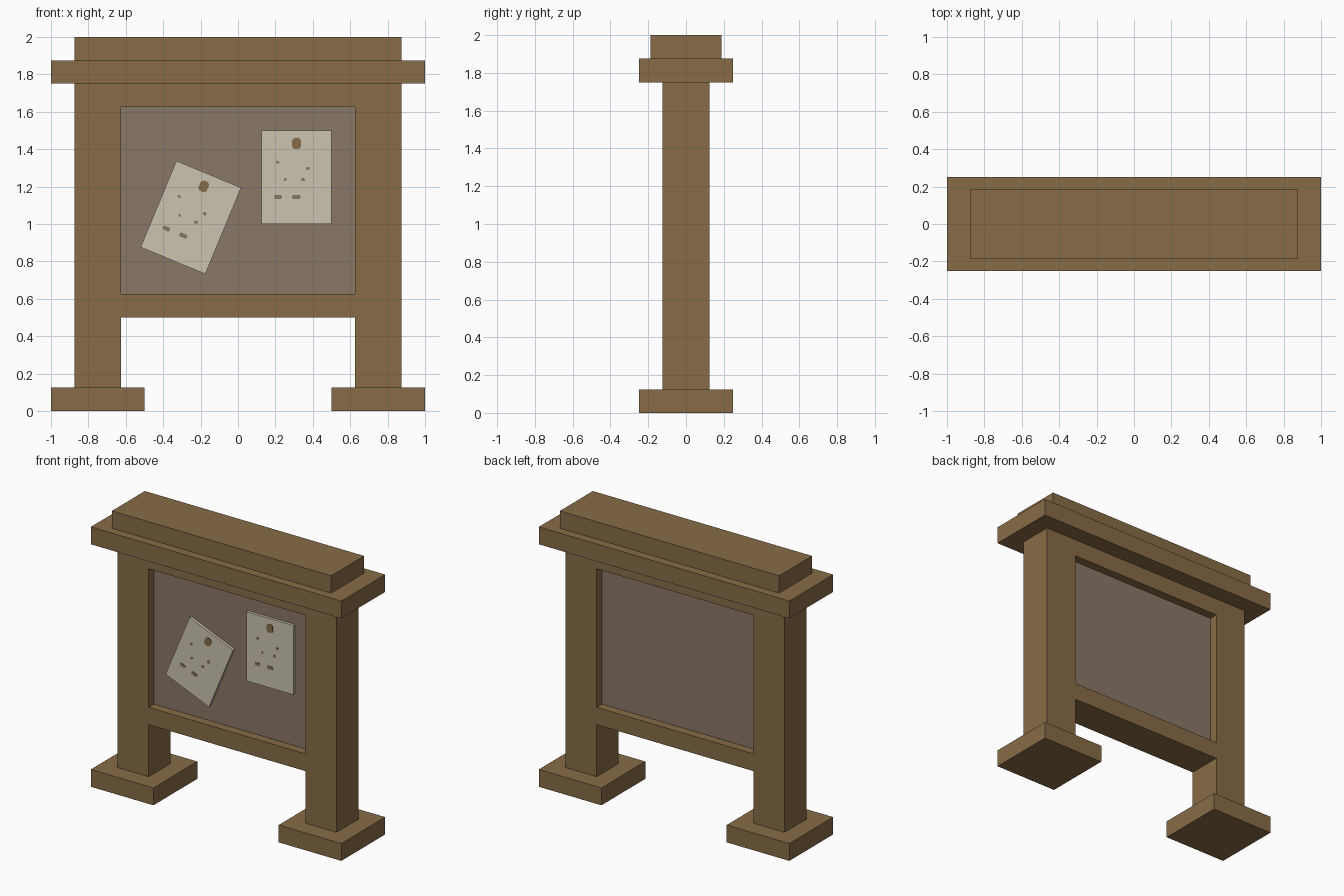
import bpy, bmesh, math
from mathutils import Matrix, Vector

if "Cube" in bpy.data.objects:
    bpy.data.objects.remove(bpy.data.objects["Cube"])


def material(name, rgb):
    m = bpy.data.materials.new(name)
    lin = [((c / 255 + 0.055) / 1.055) ** 2.4 for c in rgb]
    m.diffuse_color = (*lin, 1.0)
    m.use_nodes = True
    m.node_tree.nodes["Principled BSDF"].inputs["Base Color"].default_value = m.diffuse_color
    return m


WOOD = material("brown_wood", (135, 108, 70))
BOARD = material("grey_brown_board", (138, 119, 104))
PAPER = material("cream_paper", (203, 195, 177))


def finish(name, bm, mat, matrix=None):
    bmesh.ops.recalc_face_normals(bm, faces=bm.faces)
    mesh = bpy.data.meshes.new(name)
    bm.to_mesh(mesh)
    bm.free()
    mesh.materials.append(mat)
    ob = bpy.data.objects.new(name, mesh)
    bpy.context.collection.objects.link(ob)
    if matrix:
        ob.matrix_world = matrix
    return ob


def box(name, lo, hi, mat, matrix=None):
    bm = bmesh.new()
    bmesh.ops.create_cube(bm, size=1)
    lo, hi = Vector(lo), Vector(hi)
    for v in bm.verts:
        v.co = (lo + hi) / 2 + v.co * (hi - lo)
    return finish(name, bm, mat, matrix)


def plate(name, x, z, w, h, y, mat, matrix):
    """Thin plate with clipped corners, facing the front."""
    c = min(w, h) * 0.25
    bm = bmesh.new()
    corners = []
    for sx, sz in ((1, 1), (-1, 1), (-1, -1), (1, -1)):
        pair = [(sx * w / 2, sz * (h / 2 - c)), (sx * (w / 2 - c), sz * h / 2)]
        corners += pair if sx * sz > 0 else pair[::-1]
    face = bm.faces.new([bm.verts.new((x + a, y, z + b)) for a, b in corners])
    ext = bmesh.ops.extrude_face_region(bm, geom=[face])
    for v in ext["geom"]:
        if isinstance(v, bmesh.types.BMVert):
            v.co.y -= 0.004
    bm.faces.remove(face)
    return finish(name, bm, mat, matrix)


# Posts and rails as one flush frame, from a grid of cells
xs = (-0.875, -0.625, 0.625, 0.875)
zs = (0.125, 0.5, 0.625, 1.625, 1.75)
bm = bmesh.new()
for i in range(3):
    for j in range(4):
        if i != 1 or j in (1, 3):
            bm.faces.new([bm.verts.new((xs[i + a], -0.125, zs[j + b]))
                          for a, b in ((0, 0), (1, 0), (1, 1), (0, 1))])
bmesh.ops.remove_doubles(bm, verts=bm.verts, dist=1e-4)
front = bm.faces[:]
back = bmesh.ops.extrude_face_region(bm, geom=front, use_keep_orig=True)
for v in back["geom"]:
    if isinstance(v, bmesh.types.BMVert):
        v.co.y = 0.125
finish("post_and_rail_frame", bm, WOOD)

# Feet
for side, s in (("left", -1), ("right", 1)):
    box(side + "_foot", (s * 0.75 - 0.25, -0.25, 0), (s * 0.75 + 0.25, 0.25, 0.125), WOOD)

# Stepped roof
box("roof_lower", (-1, -0.25, 1.75), (1, 0.25, 1.875), WOOD)
box("roof_upper", (-0.875, -0.1875, 1.875), (0.875, 0.1875, 2), WOOD)

# Recessed board
box("notice_board", (-0.625, -0.0625, 0.625), (0.625, 0.0625, 1.625), BOARD)

# Notices with a pin and written marks
marks = [(-0.098, -0.105, 0.04, 0.022), (0, -0.105, 0.045, 0.022),
         (-0.1, 0.08, 0.018, 0.012), (0.06, 0.047, 0.018, 0.018),
         (-0.06, -0.013, 0.012, 0.016), (0.035, -0.013, 0.02, 0.016)]
for side, x, z, tilt in (("left", -0.252, 1.035, 22.5), ("right", 0.3125, 1.25, 0)):
    m = Matrix.Translation((x, 0, z)) @ Matrix.Rotation(math.radians(tilt), 4, "Y")
    box(side + "_notice", (-0.1875, -0.082, -0.25), (0.1875, -0.06, 0.25), PAPER, m)
    plate(side + "_pin", 0, 0.18, 0.048, 0.06, -0.082, WOOD, m)
    for k, (a, b, w, h) in enumerate(marks):
        plate(f"{side}_mark_{k + 1}", a, b, w, h, -0.0815, BOARD, m)
